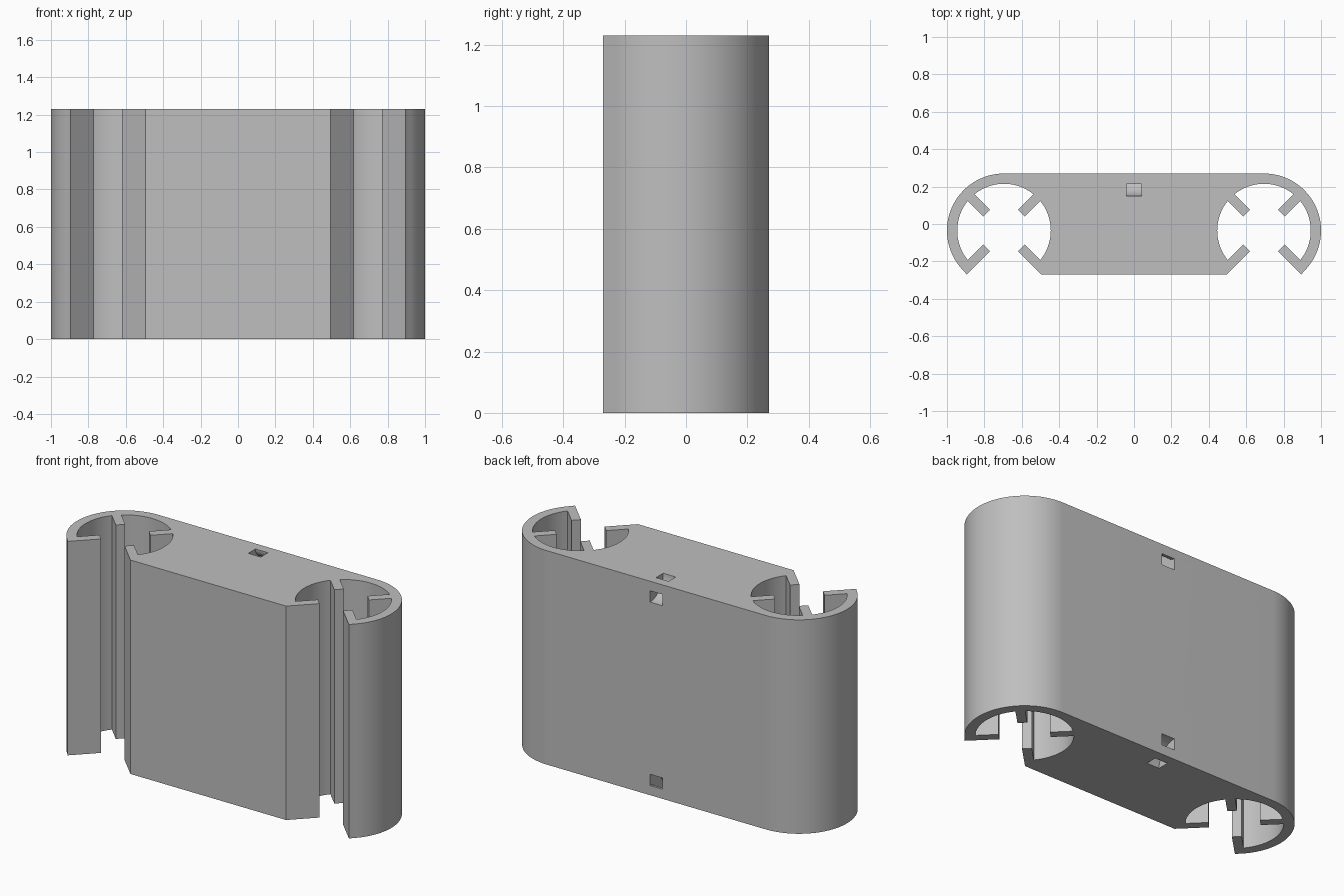
import bpy, bmesh
from math import sin, cos, asin, atan2, radians, pi
from mathutils import Vector

cube = bpy.data.objects.get("Cube")
if cube:
    bpy.data.objects.remove(cube, do_unlink=True)

HEIGHT = 1.23
CENTRE = Vector((0.695, -0.035))
OUTER, INNER = 0.305, 0.25
RIB_TIP, RIB_HALF = 0.131, 0.025
BACK = CENTRE.y + OUTER

grey = bpy.data.materials.new("light grey plastic")
grey.use_nodes = True
grey.diffuse_color = (0.52, 0.52, 0.52, 1)
grey.node_tree.nodes["Principled BSDF"].inputs["Base Color"].default_value = grey.diffuse_color


def arc(radius, start, end, steps):
    angles = [start + (end - start) * i / steps for i in range(steps + 1)]
    return [CENTRE + radius * Vector((cos(a), sin(a))) for a in angles]


def rib_corner(angle, side):
    along = Vector((cos(angle), sin(angle)))
    across = Vector((-along.y, along.x))
    return CENTRE + along * RIB_TIP + across * side * RIB_HALF


def prism(name, points, depth):
    """Extrude a closed loop of 3D points along a vector."""
    bm = bmesh.new()
    face = bm.faces.new([bm.verts.new(p) for p in points])
    out = bmesh.ops.extrude_face_region(bm, geom=[face])["geom"]
    moved = [v for v in out if isinstance(v, bmesh.types.BMVert)]
    bmesh.ops.translate(bm, verts=moved, vec=depth)
    bmesh.ops.recalc_face_normals(bm, faces=bm.faces)
    mesh = bpy.data.meshes.new(name)
    bm.to_mesh(mesh)
    bm.free()
    obj = bpy.data.objects.new(name, mesh)
    bpy.context.collection.objects.link(obj)
    mesh.materials.append(grey)
    return obj


# One socket: front lip, then ribs and wall pieces round the bore, then outer wall
gap = asin(RIB_HALF / INNER)
lip_x = 0.2
half = [Vector((CENTRE.x - lip_x, -BACK))]
for k, degrees in enumerate((225, 135, 45, -45)):
    a = radians(degrees)
    half += [rib_corner(a, 1), rib_corner(a, -1)]
    if k < 3:
        half += arc(INNER, a - gap, a - pi / 2 + gap, 18)
half.append(Vector((CENTRE.x + lip_x, -BACK)))
half += arc(OUTER, atan2(-BACK - CENTRE.y, lip_x), pi / 2, 40)[1:]

# Whole section, mirrored and extruded
outline = half + [Vector((-p.x, p.y)) for p in reversed(half)]
body = prism("double_socket_body", [(p.x, p.y, 0) for p in outline], (0, 0, HEIGHT))

# Curved tie channels through the back edge, top and bottom
for name, z in (("top_channel_cutter", HEIGHT), ("bottom_channel_cutter", 0)):
    ring = []
    for radius, order in ((0.055, 1), (0.12, -1)):
        sweep = [2 * pi * i / 48 for i in range(48)]
        ring.append([(-0.04, BACK + radius * cos(a), z + radius * sin(a)) for a in sweep])
    # Keep the arc a little longer than the quarter inside the body
    inside = pi if z else pi / 2
    first = round(inside / (2 * pi) * 48) - 3
    picks = [i % 48 for i in range(first, first + 19)]
    loop = [ring[0][i] for i in picks] + [ring[1][i] for i in reversed(picks)]
    cutter = prism(name, loop, (0.08, 0, 0))
    cutter.hide_render = True
    cutter.hide_viewport = True
    mod = body.modifiers.new(name, "BOOLEAN")
    mod.operation = "DIFFERENCE"
    mod.solver = "EXACT"
    mod.object = cutter

# Bake the cuts, drop the cutters and shade
bpy.context.view_layer.update()
evaluated = body.evaluated_get(bpy.context.evaluated_depsgraph_get())
cut_mesh = bpy.data.meshes.new_from_object(evaluated)
body.modifiers.clear()
body.data = cut_mesh
for obj in [o for o in bpy.data.objects if o.name.endswith("_cutter")]:
    bpy.data.objects.remove(obj, do_unlink=True)

bpy.ops.object.select_all(action="DESELECT")
body.select_set(True)
bpy.context.view_layer.objects.active = body
bpy.ops.object.shade_smooth_by_angle(angle=radians(30))
